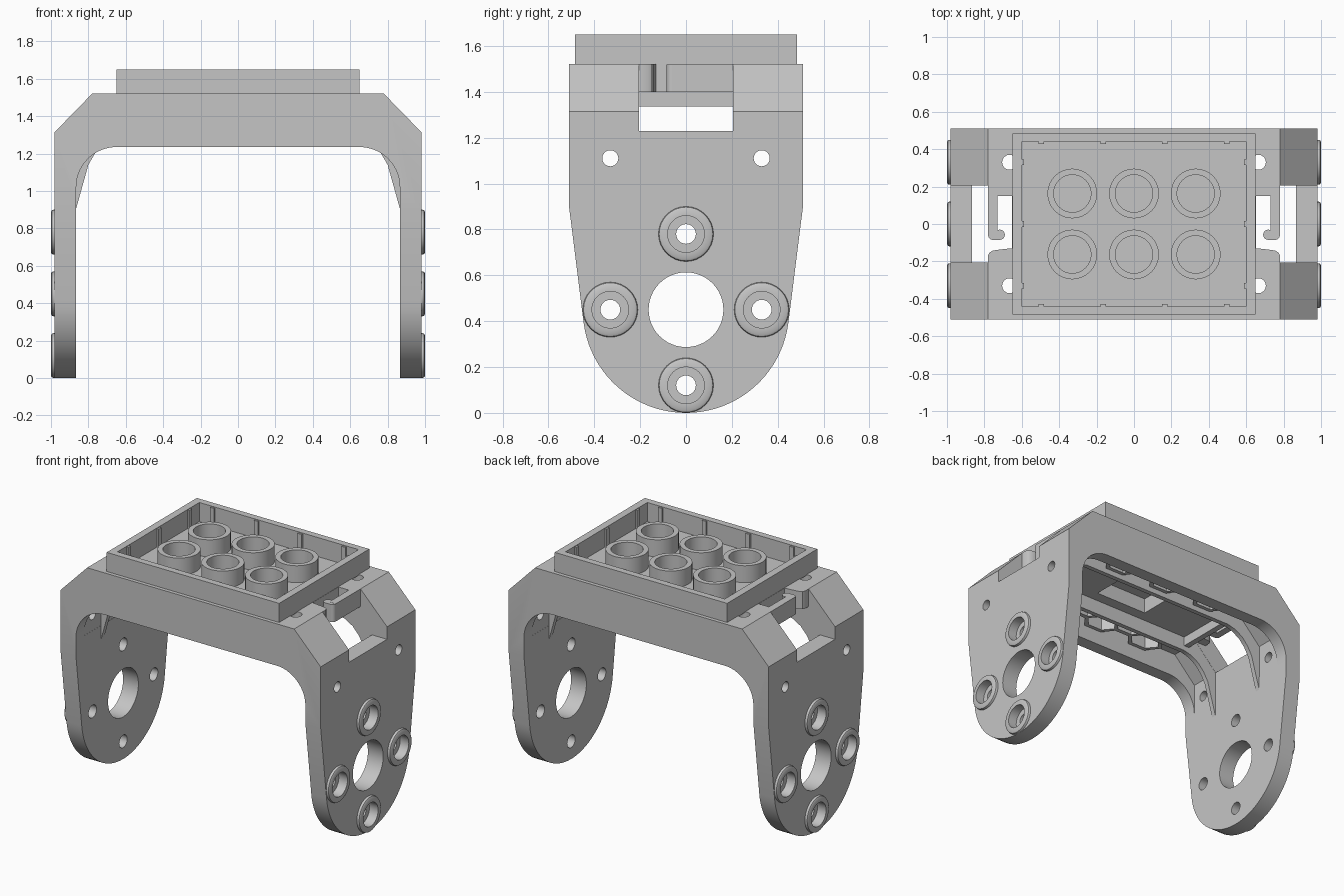
import bpy, bmesh, math
from mathutils import Vector

if "Cube" in bpy.data.objects:
    bpy.data.objects.remove(bpy.data.objects["Cube"], do_unlink=True)

grey = bpy.data.materials.new("light_grey")
grey.use_nodes = True
GREY = (0.56, 0.56, 0.56, 1)
grey.diffuse_color = GREY
grey.node_tree.nodes["Principled BSDF"].inputs["Base Color"].default_value = GREY
parts = []


def add_object(name, bm, keep=True):
    bmesh.ops.recalc_face_normals(bm, faces=bm.faces)
    mesh = bpy.data.meshes.new(name)
    bm.to_mesh(mesh)
    bm.free()
    obj = bpy.data.objects.new(name, mesh)
    bpy.context.collection.objects.link(obj)
    if keep:
        parts.append(obj)
    else:
        obj.hide_render = True
    return obj


def prism(name, pts, axis, lo, hi, keep=True):
    """Extrude a 2D outline along an axis."""
    i = "xyz".index(axis)

    def place(p, t):
        c = list(p)
        c.insert(i, t)
        return c
    bm = bmesh.new()
    face = bm.faces.new([bm.verts.new(place(p, lo)) for p in pts])
    ext = bmesh.ops.extrude_face_region(bm, geom=[face])
    move = Vector(place((0, 0), hi - lo))
    bmesh.ops.translate(bm, vec=move, verts=[e for e in ext["geom"] if isinstance(e, bmesh.types.BMVert)])
    return add_object(name, bm, keep)


def arc(cx, cy, r, start, end, n):
    return [(cx + r * math.cos(math.radians(start + (end - start) * k / n)),
             cy + r * math.sin(math.radians(start + (end - start) * k / n))) for k in range(n + 1)]


def circle(cx, cy, r, n=32):
    return arc(cx, cy, r, 0, 360, n)[:-1]


def rect(x0, x1, y0, y1):
    return [(x0, y0), (x1, y0), (x1, y1), (x0, y1)]


def mirrored(pts):
    """Complete a right half outline with its left half."""
    return pts + [(-x, z) for x, z in reversed(pts)]


def cut(obj, cutters, op="DIFFERENCE"):
    for c in cutters:
        m = obj.modifiers.new("cut", "BOOLEAN")
        m.operation, m.solver, m.object = op, "EXACT", c
    graph = bpy.context.evaluated_depsgraph_get()
    mesh = bpy.data.meshes.new_from_object(obj.evaluated_get(graph))
    obj.modifiers.clear()
    obj.data = mesh
    for c in cutters:
        bpy.data.objects.remove(c, do_unlink=True)


def cutter(pts, axis, lo, hi):
    return prism("cutter", pts, axis, lo, hi, keep=False)


def hexagon(cx, cy, rx, ry):
    return [(cx + rx * a, cy + ry * b) for a, b in
            ((1, 0), (0.5, 1), (-0.5, 1), (-1, 0), (-0.5, -1), (0.5, -1))]


# U-shaped frame, trimmed to the rounded leg outline
outer = [(0.78, 1.52), (0.98, 1.315), (0.98, -0.05), (0.865, -0.05)]
frame = prism("frame", mirrored(outer + arc(0.65, 1.02, 0.215, 0, 90, 14)), "y", -0.6, 0.6)
leg_outline = mirrored([(0.51, 1.7), (0.51, 0.9)] + arc(0, 0.45, 0.45, -7.1, -90, 20)[:-1])
leg_outline.insert(len(leg_outline) // 2, (0, 0))
cut(frame, [cutter(leg_outline, "x", -1.2, 1.2)], "INTERSECT")

# Underside recess between the front and back walls
recess = mirrored([(0.866, 1.0), (0.866, 1.23), (0.7, 1.4)])
cut(frame, [cutter(recess, "y", -0.42, 0.42)])

# Openings in legs and top plate
hex_x = [-0.37, 0, 0.37]
boss_at = [(0, 0.78), (-0.33, 0.45), (0.33, 0.45), (0, 0.12)]
cuts = [cutter(circle(0, 0.45, 0.163, 48), "x", -1.2, 1.2),
        cutter(rect(-0.2, 0.2, -0.13, 0.13), "z", 1.3, 1.505)]
for y, z in boss_at:
    cuts.append(cutter(circle(y, z, 0.043, 24), "x", -1.2, 1.2))
for y in (-0.33, 0.33):
    cuts.append(cutter(circle(y, 1.11, 0.035, 24), "x", -1.2, 1.2))
    cuts += [cutter(hexagon(x, y, 0.11, 0.065), "z", 1.36, 1.5) for x in hex_x]
for s in (-1, 1):
    def side(x0, x1):
        return sorted((s * x0, s * x1))
    cuts.append(cutter(rect(*side(0.78, 1.1), -0.205, 0.205), "z", 1.23, 1.6))
    cuts.append(cutter(rect(*side(0.66, 0.8), -0.205, 0.205), "z", 1.2, 1.4))
    cuts.append(cutter(rect(*side(0.652, 0.73), -0.13, 0.15), "z", 1.3, 1.6))
    # Gap below the spring clip, with a rounded corner on the plate
    gap = [(0.7, -0.06), (0.8, -0.06), (0.8, -0.175), (0.78, -0.168)]
    gap += [(0.772, -0.152), (0.755, -0.142), (0.735, -0.139), (0.652, -0.129), (0.7, -0.12)]
    cuts.append(cutter([(s * x, y) for x, y in gap], "z", 1.3, 1.6))
    for y, z in boss_at:
        cuts.append(cutter(circle(y, z, 0.08), "x", *side(0.935, 1.1)))
    for y in (-0.33, 0.33):
        cuts.append(cutter(circle(s * 0.665, y, 0.04, 24), "z", 1.2, 1.6))
cut(frame, cuts)

# Raised screw bosses around the large leg holes
ring = [(0.08, 0.936), (0.08, 1.0), (0.108, 1.0), (0.117, 0.995), (0.12, 0.985), (0.12, 0.97)]
for s, label in ((1, "left"), (-1, "right")):
    for i, (y, z) in enumerate(boss_at):
        bm = bmesh.new()
        loop = [bm.verts.new((s * x, y + r, z)) for r, x in ring]
        edges = [bm.edges.new((loop[k], loop[k - 1])) for k in range(len(loop))]
        bmesh.ops.spin(bm, geom=loop + edges, cent=(0, y, z), axis=(1, 0, 0),
                       angle=math.tau, steps=32, use_merge=True)
        bmesh.ops.remove_doubles(bm, verts=bm.verts, dist=0.0001)
        add_object(f"{label}_boss_{i + 1}", bm)
    # Rounded hook on the end of the spring clip
    prism(f"{label}_clip_tip", circle(s * 0.755, -0.06, 0.025, 20), "z", 1.4, 1.519)
    prism(f"{label}_clip_bridge", rect(*sorted((s * 0.715, s * 0.755)), -0.085, -0.04), "z", 1.4, 1.519)
    prism(f"{label}_clip_hook", circle(s * 0.718, -0.0575, 0.0275, 20), "z", 1.4, 1.519)
    # Cross rib beside the clip
    prism(f"{label}_cross_rib", rect(*sorted((s * 0.6, s * 0.64)), -0.21, 0.21), "z", 1.335, 1.41)

# Long ribs that sweep down into the legs
rib = mirrored([(0.867, 0.9), (0.8, 1.14), (0.765, 1.2), (0.72, 1.25), (0.66, 1.285), (0.6, 1.3)])
rib += [(-0.867, 1.24), (-0.71, 1.41), (0.71, 1.41), (0.867, 1.24)]
for y, label in ((-0.222, "front"), (0.222, "back")):
    prism(f"{label}_long_rib", rib, "y", y - 0.016, y + 0.016)

# Honeycomb rings joined by short links
for row, y in (("front", -0.33), ("back", 0.33)):
    for i, x in enumerate(hex_x):
        cell = prism(f"{row}_honeycomb_{i + 1}", hexagon(x, y, 0.14, 0.09), "z", 1.335, 1.402)
        cut(cell, [cutter(hexagon(x, y, 0.11, 0.065), "z", 1.3, 1.5)])
        if i:
            prism(f"{row}_link_{i}", rect(x - 0.24, x - 0.13, y - 0.015, y + 0.015), "z", 1.335, 1.402)

# Open tray with connector tubes and small wall nubs
tray = prism("tray_wall", rect(-0.65, 0.65, -0.485, 0.485), "z", 1.515, 1.65)
cut(tray, [cutter(rect(-0.6, 0.6, -0.44, 0.44), "z", 1.4, 1.8)])
for i, x in enumerate((-0.33, 0, 0.33)):
    for y, label in ((-0.163, "front"), (0.163, "back")):
        tube = prism(f"{label}_tube_{i + 1}", circle(x, y, 0.133), "z", 1.515, 1.635)
        cut(tube, [cutter(circle(x, y, 0.1), "z", 1.4, 1.8)])
for s in (-1, 1):
    for x in (-0.495, -0.165, 0.165, 0.495):
        prism("end_nub", rect(x - 0.015, x + 0.015, *sorted((s * 0.428, s * 0.445))), "z", 1.515, 1.645)
    for y in (-0.33, 0, 0.33):
        prism("side_nub", rect(*sorted((s * 0.588, s * 0.605)), y - 0.015, y + 0.015), "z", 1.515, 1.645)

# Colour and shading
bpy.ops.object.select_all(action="DESELECT")
for obj in parts:
    obj.data.materials.clear()
    obj.data.materials.append(grey)
    for f in obj.data.polygons:
        f.material_index = 0
    obj.select_set(True)
bpy.context.view_layer.objects.active = frame
bpy.ops.object.shade_smooth_by_angle(angle=math.radians(30))
